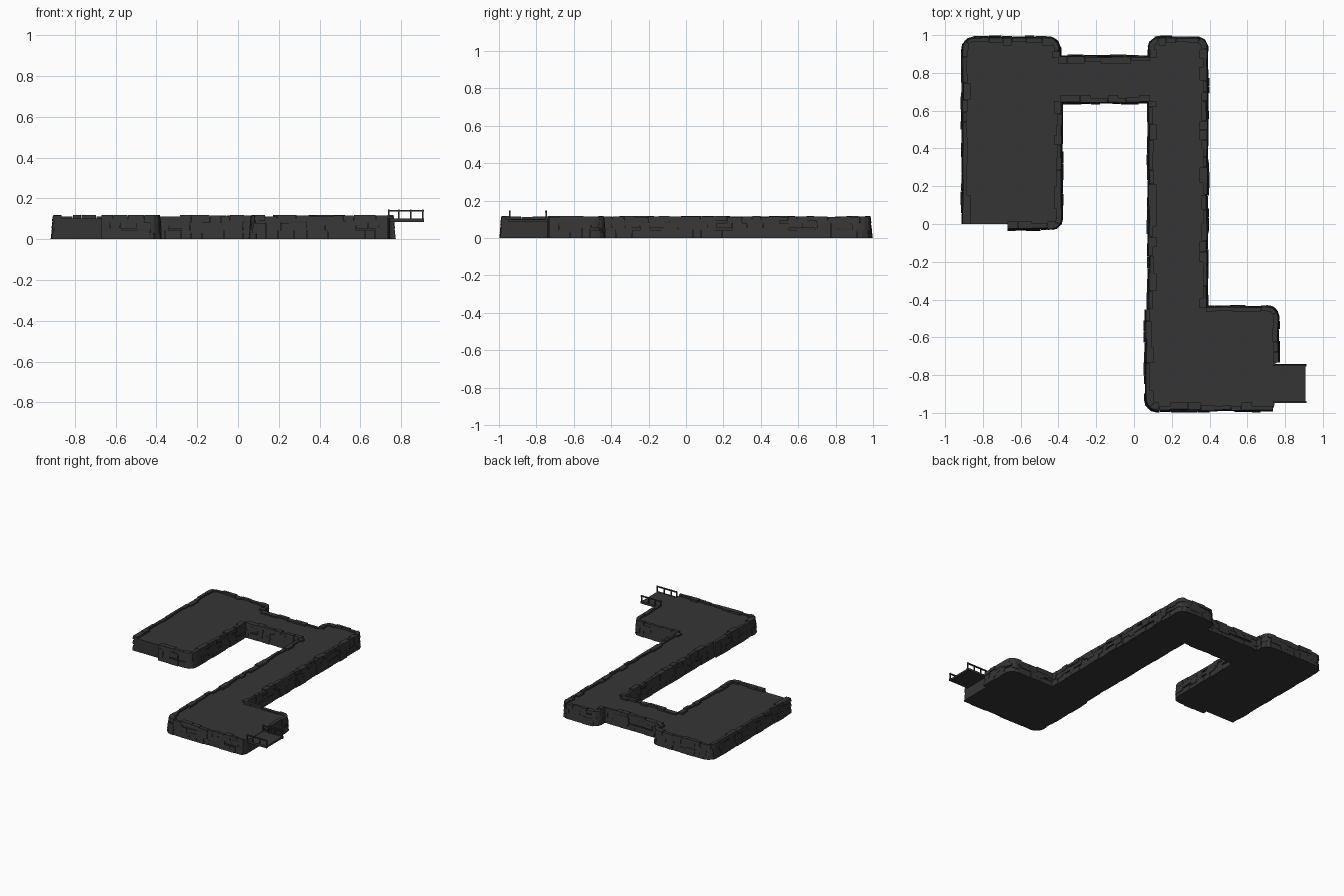
import bpy, bmesh, math, random
from mathutils import Vector

if "Cube" in bpy.data.objects:
    bpy.data.objects.remove(bpy.data.objects["Cube"])

random.seed(7)
FLOOR, RIM = 0.102, 0.118


def material(name, v):
    m = bpy.data.materials.new(name)
    m.diffuse_color = (v, v, v, 1)
    m.use_nodes = True
    m.node_tree.nodes["Principled BSDF"].inputs["Base Color"].default_value = m.diffuse_color
    return m


STONE = material("dark grey stone", 0.036)


def finish(bm, name):
    bmesh.ops.recalc_face_normals(bm, faces=bm.faces[:])
    me = bpy.data.meshes.new(name)
    bm.to_mesh(me)
    bm.free()
    me.materials.append(STONE)
    ob = bpy.data.objects.new(name, me)
    bpy.context.collection.objects.link(ob)
    return ob


def rounded(pts, r=0.055, n=5):
    """Polyline with its inner corners rounded."""
    pts = [Vector(p) for p in pts]
    out = [pts[0]]
    for a, b, c in zip(pts, pts[1:], pts[2:]):
        k = min(r, (a - b).length * 0.95, (c - b).length * 0.95)
        p, q = b + (a - b).normalized() * k, b + (c - b).normalized() * k
        for i in range(n + 1):
            t = i / n
            out.append(p * (1 - t) ** 2 + b * 2 * t * (1 - t) + q * t * t)
    return out + [pts[-1]]


def at(path, s):
    """Point and outward normal at a distance along the path."""
    for a, b in zip(path, path[1:]):
        l = (b - a).length
        if s <= l + 1e-6 or b is path[-1]:
            d = (b - a).normalized()
            return a + d * min(s, l), Vector((-d.y, d.x))
        s -= l


def stone(bm, path, s0, s1, z0, z1, depth, inset):
    """One wall stone that follows the path and leans inward with height."""
    n = max(1, math.ceil((s1 - s0) / 0.03))
    rings = []
    for i in range(n + 1):
        p, nrm = at(path, s0 + (s1 - s0) * i / n)

        def v(off, z):
            q = p + nrm * off
            return bm.verts.new((q.x, q.y, z))
        lo = depth + 0.009 * (1 - z0 / RIM)
        hi = depth + 0.009 * (1 - z1 / RIM) - 0.002
        rings.append([v(-inset, z0), v(lo, z0), v(hi, z1), v(-inset, z1)])
    for a, b in zip(rings, rings[1:]):
        for i in range(4):
            j = (i + 1) % 4
            bm.faces.new((a[i], a[j], b[j], b[i]))
    bm.faces.new(rings[0])
    bm.faces.new(rings[-1][::-1])


def wall(path, name):
    bm = bmesh.new()
    total = sum((b - a).length for a, b in zip(path, path[1:]))
    rows = [(0.0, 0.042), (0.042, 0.08), (0.08, RIM)]
    for r, (z0, z1) in enumerate(rows):
        s = 0.0
        while s < total - 1e-4:
            e = s + random.uniform(0.04, 0.095)
            if total - e < 0.03:
                e = total
            bulge = 0.004 * abs(math.sin(math.pi * (s + e) / 2 / 0.24))
            depth = random.uniform(0.001, 0.007) + bulge
            lo = 0 if r == 0 else z0 + random.choice((-0.012, 0, 0.01))
            hi = (random.choice((0.111, 0.115, RIM)) if r == 2
                  else z1 + random.choice((0.0, 0.012)))
            inset = random.choice((0.016, 0.022, 0.034)) if r == 2 else 0.015
            stone(bm, path, s, e - 0.0015, lo, hi, depth, inset)
            s = e
    return finish(bm, name)


# Stretches of stone wall, clockwise round the platform
runs = [rounded(p) for p in (
    [(-.9, 0), (-.9, .98), (-.4, .98), (-.4, .88)],
    [(-.4, .88), (.085, .88)],
    [(.085, .88), (.085, .98), (.38, .98), (.38, -.445)],
    [(.38, -.445), (.755, -.445), (.755, -.735)],
    [(.735, -.98), (.07, -.98), (.07, -.45)],
    [(.085, -.45), (.085, .65)],
    [(.085, .65), (-.39, .65)],
    [(-.39, .65), (-.39, -.02), (-.67, -.02)])]
for i, path in enumerate(runs):
    wall(path, f"stone_wall_{i + 1}")

# Solid platform with plain ends where no stones are laid
outline = []
for i, path in enumerate(runs):
    outline += path
    if i == 3:
        outline += [Vector((.745, -.74)), Vector((.745, -.955))]
outline.append(Vector((-.67, 0)))
clean = []
for p in outline:
    if not clean or (p - clean[-1]).length > 1e-4:
        clean.append(p)
bm = bmesh.new()
base = bm.faces.new([bm.verts.new((p.x, p.y, 0)) for p in clean])
top = bmesh.ops.extrude_face_region(bm, geom=[base], use_keep_orig=True)["geom"]
for v in top:
    if isinstance(v, bmesh.types.BMVert):
        v.co.z = FLOOR
bmesh.ops.triangulate(bm, faces=[f for f in bm.faces if len(f.verts) > 4])
finish(bm, "platform")


def box(bm, x0, x1, y0, y1, z0, z1):
    vs = bmesh.ops.create_cube(bm, size=1)["verts"]
    for v in vs:
        v.co = ((x0 + x1) / 2 + v.co.x * (x1 - x0),
                (y0 + y1) / 2 + v.co.y * (y1 - y0),
                (z0 + z1) / 2 + v.co.z * (z1 - z0))


# Landing deck
bm = bmesh.new()
box(bm, .735, .907, -.945, -.74, .084, .099)
finish(bm, "landing_deck")

# Railings on both sides of the deck
for name, y in (("front_railing", -.942), ("back_railing", -.748)):
    bm = bmesh.new()
    box(bm, .735, .912, y - .005, y + .005, .136, .144)
    box(bm, .735, .912, y - .006, y + .006, .084, .101)
    for x in (.74, .788, .847, .907):
        box(bm, x - .004, x + .004, y - .004, y + .004, .09, .146)
    finish(bm, name)
